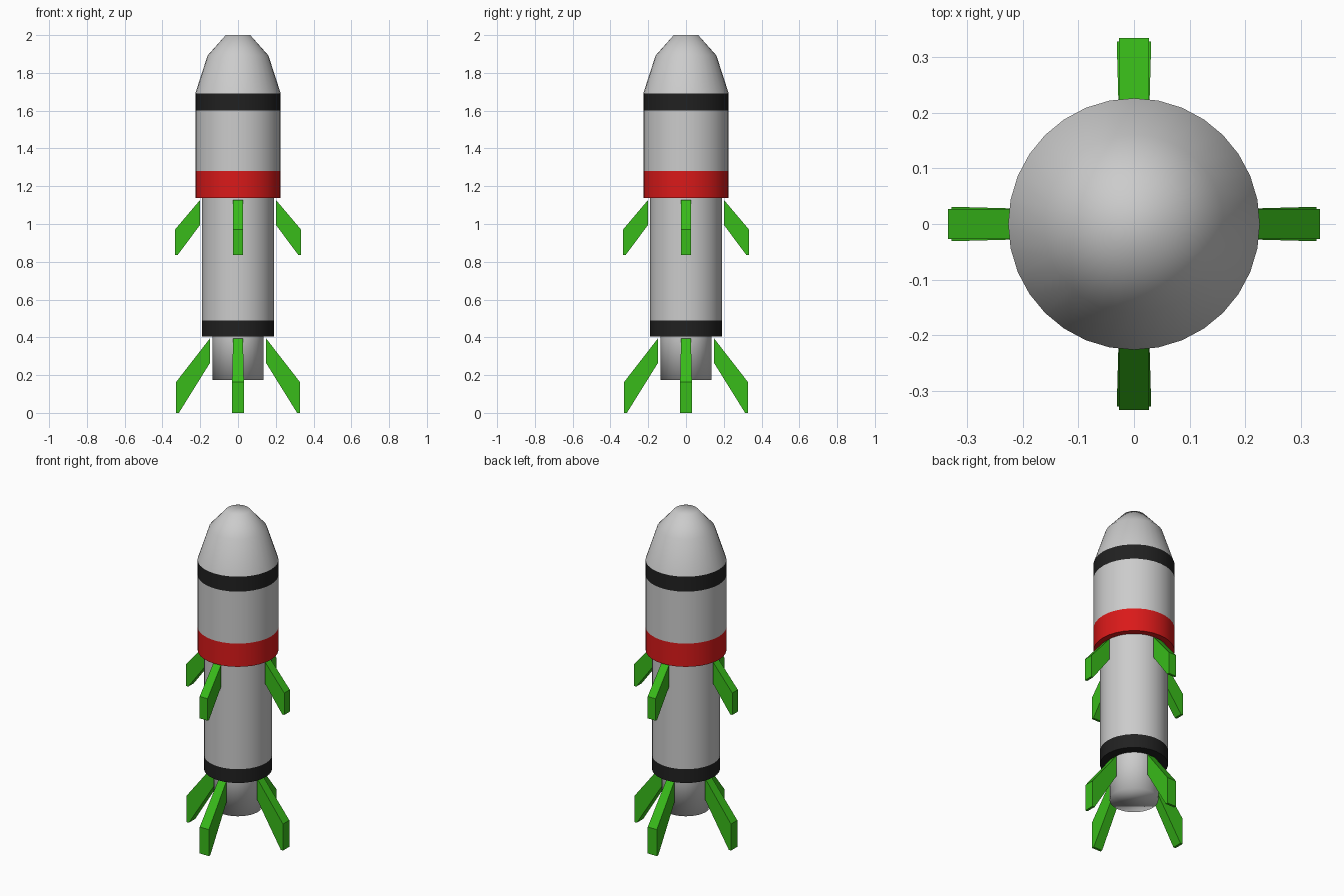
import bpy, bmesh
from math import cos, sin, pi, radians

if "Cube" in bpy.data.objects:
    bpy.data.objects.remove(bpy.data.objects["Cube"])

SIDES = 32


def material(name, color):
    m = bpy.data.materials.new(name)
    m.diffuse_color = (*color, 1)
    m.use_nodes = True
    m.node_tree.nodes["Principled BSDF"].inputs["Base Color"].default_value = m.diffuse_color
    return m


BLACK = material("black", (0.015, 0.015, 0.015))
RED = material("red", (0.7, 0.01, 0.01))
GREEN = material("green", (0.04, 0.5, 0.01))


def add(name, bm, mat=None):
    bmesh.ops.recalc_face_normals(bm, faces=bm.faces)
    me = bpy.data.meshes.new(name)
    bm.to_mesh(me)
    bm.free()
    ob = bpy.data.objects.new(name, me)
    bpy.context.collection.objects.link(ob)
    if mat:
        me.materials.append(mat)
    return ob


def lathe(name, profile, mat=None, cap=None, angle=50):
    """Turn (radius, z) points around z; cap closes the 'top' or 'bottom' ring."""
    bm = bmesh.new()
    rings = [[bm.verts.new((r * cos(2 * pi * i / SIDES), r * sin(2 * pi * i / SIDES), z))
              for i in range(SIDES)] for r, z in profile]
    for a, b in zip(rings, rings[1:]):
        for i in range(SIDES):
            j = (i + 1) % SIDES
            bm.faces.new((a[i], a[j], b[j], b[i]))
    if cap:
        bm.faces.new(rings[-1] if cap == "top" else rings[0])
    # open strips: make sure the faces point outwards
    ob = add(name, bm, mat)
    me = ob.data
    f = me.polygons[0]
    side = me.polygons[SIDES * (len(profile) - 2)]
    if side.normal.x * side.center.x + side.normal.y * side.center.y < 0:
        me.flip_normals()
    me.shade_smooth()
    me.set_sharp_from_angle(angle=radians(angle))
    return ob


# Body, from the bottom up
lathe("engine_nozzle", [(0.136, 0.175), (0.136, 0.405)], cap="bottom", angle=120)
lathe("lower_black_band", [(0.136, 0.405), (0.19, 0.405), (0.19, 0.49)], BLACK)
lathe("lower_body", [(0.19, 0.49), (0.19, 1.137)])
lathe("red_band", [(0.19, 1.137), (0.226, 1.137), (0.226, 1.28)], RED)
lathe("upper_body", [(0.226, 1.28), (0.226, 1.60)])
lathe("upper_black_band", [(0.226, 1.60), (0.226, 1.692)], BLACK)
lathe("nose_cone", [(0.226, 1.692), (0.161, 1.892), (0.065, 2.0)], cap="top", angle=120)


def fin(name, outline, inner_half, outer_half, turn):
    """Extruded (radius, z) outline, slightly wider towards its outer end."""
    bm = bmesh.new()
    r0 = min(r for r, _ in outline)
    r1 = max(r for r, _ in outline)
    sheets = []
    for s in (-1, 1):
        sheet = []
        for r, z in outline:
            h = inner_half + (outer_half - inner_half) * (r - r0) / (r1 - r0)
            sheet.append(bm.verts.new((r, s * h, z)))
        bm.faces.new(sheet)
        sheets.append(sheet)
    n = len(outline)
    for i in range(n):
        j = (i + 1) % n
        bm.faces.new((sheets[0][i], sheets[0][j], sheets[1][j], sheets[1][i]))
    add(name, bm, GREEN).rotation_euler.z = turn


# Four fins in each of two rows
UPPER = [(0.201, 1.127), (0.201, 0.995), (0.32, 0.835), (0.334, 0.835), (0.334, 0.97)]
LOWER = [(0.148, 0.395), (0.148, 0.265), (0.313, 0.0), (0.328, 0.0), (0.328, 0.163)]
for k, side in enumerate(("right", "back", "left", "front")):
    fin(f"upper_fin_{side}", UPPER, 0.026, 0.027, k * pi / 2)
    fin(f"lower_fin_{side}", LOWER, 0.026, 0.031, k * pi / 2)
